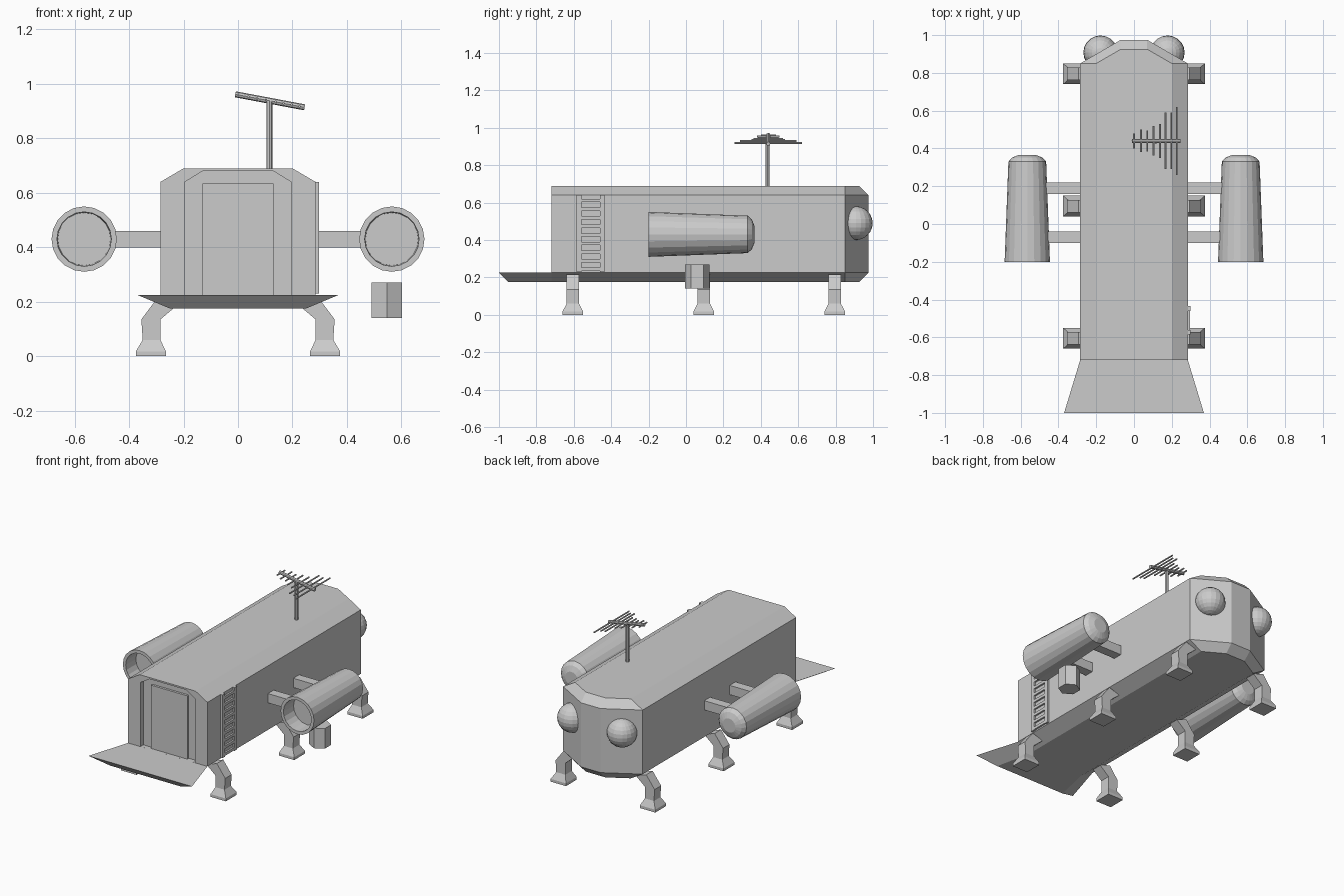
import bpy, bmesh
from math import sin, cos, pi, atan2, hypot
from mathutils import Matrix, Vector

if "Cube" in bpy.data.objects:
    bpy.data.objects.remove(bpy.data.objects["Cube"])


def finish(name, bm):
    bmesh.ops.recalc_face_normals(bm, faces=bm.faces)
    me = bpy.data.meshes.new(name)
    bm.to_mesh(me)
    bm.free()
    ob = bpy.data.objects.new(name, me)
    bpy.context.scene.collection.objects.link(ob)
    return ob


def loft(name, rings):
    """Skin equal-length point rings and cap both ends."""
    bm = bmesh.new()
    vs = [[bm.verts.new(p) for p in r] for r in rings]
    n = len(vs[0])
    for a, b in zip(vs, vs[1:]):
        for i in range(n):
            j = (i + 1) % n
            bm.faces.new((a[i], a[j], b[j], b[i]))
    bm.faces.new(vs[0])
    bm.faces.new(vs[-1])
    return finish(name, bm)


def box(name, x0, x1, y0, y1, z0, z1):
    return loft(name, [[(x0, y0, z), (x1, y0, z), (x1, y1, z), (x0, y1, z)] for z in (z0, z1)])


def rod(name, a, b, r, sides=8):
    a, b = Vector(a), Vector(b)
    d = b - a
    bm = bmesh.new()
    m = Matrix.Translation((a + b) / 2) @ d.to_track_quat('Z', 'Y').to_matrix().to_4x4()
    bmesh.ops.create_cone(bm, cap_ends=True, segments=sides, radius1=r, radius2=r,
                          depth=d.length, matrix=m)
    return finish(name, bm)


def mirrored(half, z):
    """Full plan ring from right-hand (x, y) points."""
    return [(x, y, z) for x, y in half] + [(-x, y, z) for x, y in reversed(half)]


# Cabin with chamfered roof and faceted rear
wall = [(.285, -.72), (.285, .85), (.07, .975)]
roof = [(.2, -.72), (.2, .85), (.07, .925)]
cabin = loft("cabin", [mirrored(wall, .225), mirrored(wall, .64), mirrored(roof, .69)])

# Doorway recess
arch = [(.195, .2251), (.195, .64), (.13, .68), (-.13, .68), (-.195, .64), (-.195, .2251)]
cutter = loft("doorway_cutter", [[(x, y, z) for x, z in arch] for y in (-.8, -.69)])
cutter.hide_render = True
cutter.hide_viewport = True
cut = cabin.modifiers.new("doorway", 'BOOLEAN')
cut.operation = 'DIFFERENCE'
cut.solver = 'EXACT'
cut.object = cutter
box("door", -.13, .13, -.705, -.685, .225, .635)

# Hull floor flaring into the front porch
deck = [(.37, -1), (.285, -.72), (.285, .85), (.07, .975)]
keel = [(.25, -.95), (.2, -.72), (.2, .85), (.07, .925)]
loft("hull_floor", [mirrored(keel, .175), mirrored(deck, .225)])

# Legs with splayed feet
leg_profile = [(.265, 0, .375, 0, .055), (.265, .018, .375, .018, .055),
               (.285, .06, .35, .06, .033), (.285, .135, .355, .135, .033),
               (.22, .19, .295, .215, .033)]
for s in (-1, 1):
    for y in (-.605, .095, .795):
        loft("leg", [[(s * xi, y - w, zi), (s * xo, y - w, zo), (s * xo, y + w, zo), (s * xi, y + w, zi)]
                     for xi, zi, xo, zo, w in leg_profile])

# Engines: tapered open pods on paired struts
pod = [(-.1, .097), (-.2, .1), (-.2, .12), (.33, .1), (.352, .08), (.366, .045)]
N = 20
for s in (-1, 1):
    loft("engine", [[(s * .565 + r * cos(2 * pi * i / N), y, .43 + r * sin(2 * pi * i / N))
                     for i in range(N)] for y, r in pod])
    for y in (-.07, .19):
        x0, x1 = sorted((s * .28, s * .47))
        box("engine_strut", x0, x1, y - .03, y + .03, .4, .46)

# Rear domes
for s in (-1, 1):
    bm = bmesh.new()
    bmesh.ops.create_uvsphere(bm, u_segments=20, v_segments=12, radius=.09,
                              matrix=Matrix.Translation((s * .178, .908, .49)))
    finish("rear_dome", bm)

# Hexagonal canister under the right engine
rod("canister", (.547, .06, .14), (.547, .06, .27), .065, 6).data.transform(
    Matrix.Translation((.547, .06, 0)) @ Matrix.Rotation(0, 4, 'Z') @ Matrix.Translation((-.547, -.06, 0)))

# Ladder on the right wall
for y in (-.585, -.46):
    box("ladder_rail", .284, .298, y, y + .025, .23, .64)
for i in range(9):
    z = .243 + i * .046
    box("ladder_rung", .284, .296, -.565, -.455, z - .009, z + .009)

# Aerial: mast, tilted boom and cross elements
rod("aerial_mast", (.115, .435, .68), (.115, .435, .938), .011)
rod("aerial_boom", (-.01, .44, .962), (.245, .44, .914), .011)
for x, h in [(.0, .04), (.037, .06), (.07, .055), (.103, .078), (.138, .09),
             (.167, .15), (.197, .15), (.226, .18)]:
    z = .962 - (x + .01) * .188
    rod("aerial_element", (x, .44 - h, z), (x, .44 + h, z), .005, 6)
